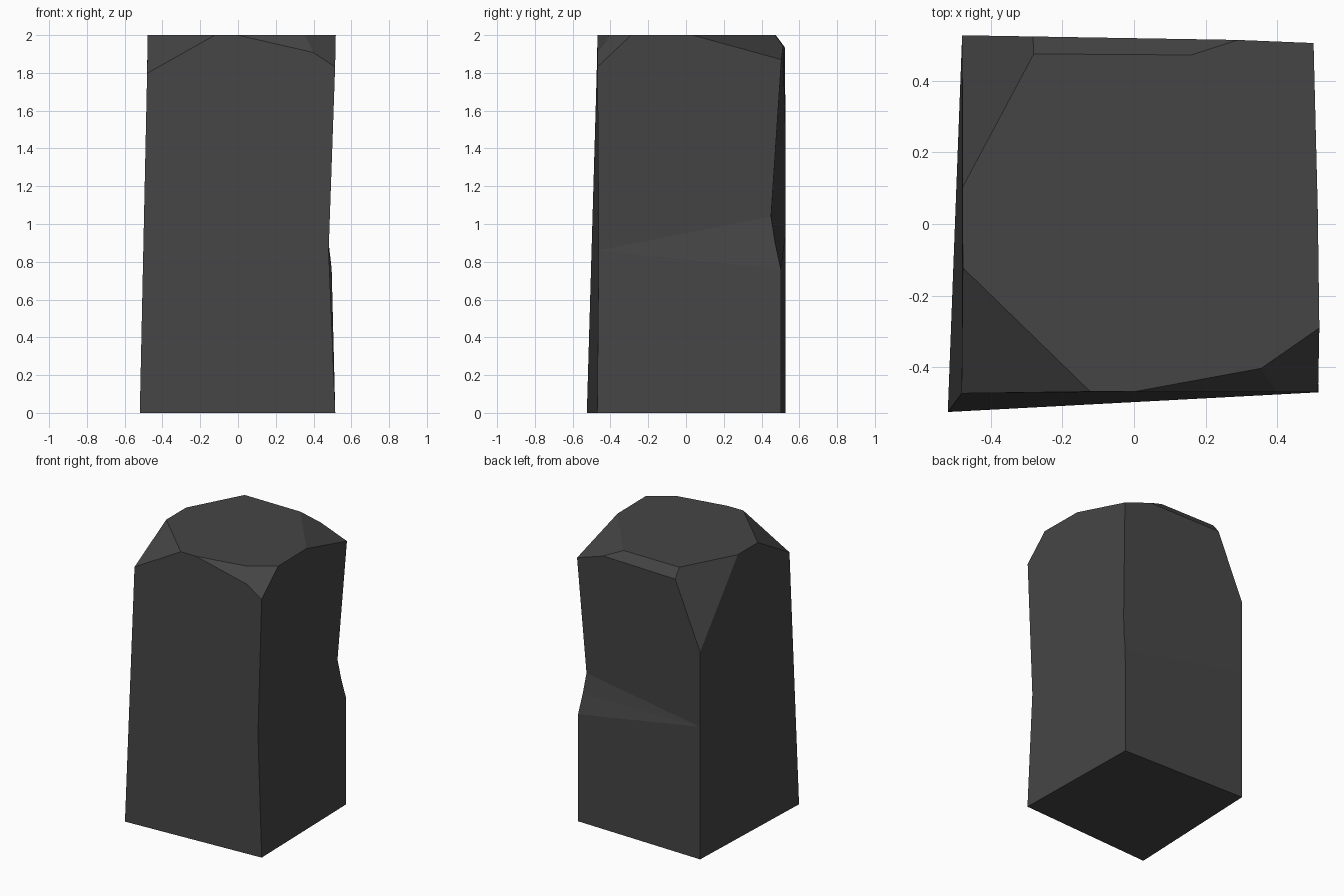
import bpy
import bmesh
from mathutils import Vector

cube = bpy.data.objects.get("Cube")
if cube:
    bpy.data.objects.remove(cube, do_unlink=True)

# Dark stone colour
stone = bpy.data.materials.new("dark_stone")
stone.use_nodes = True
colour = (0.06, 0.06, 0.06, 1)
stone.diffuse_color = colour
stone.node_tree.nodes["Principled BSDF"].inputs["Base Color"].default_value = colour

bm = bmesh.new()


def column(*points):
    """Vertices up one corner of the block."""
    return [bm.verts.new(p) for p in points]


# Four corner edges, bottom to top
front_left = column((-0.52, -0.525, 0), (-0.477, -0.467, 2))
front_right = column((0.515, -0.47, 0), (0.48, -0.462, 0.86), (0.52, -0.47, 2))
back_right = column((0.495, 0.502, 0), (0.496, 0.502, 0.76), (0.48, 0.472, 0.9),
                    (0.466, 0.45, 1.04), (0.507, 0.514, 2))
back_left = column((-0.48, 0.527, 0), (-0.48, 0.527, 0.94), (-0.48, 0.527, 2))


def plain_side(a, b):
    bm.faces.new(a + b[::-1])


def notched_side(a, b):
    """Side whose far edge b is chipped, fanning from the middle of a."""
    bm.faces.new((a[0], b[0], b[1], a[1]))
    for low, high in zip(b[1:3], b[2:4]):
        bm.faces.new((a[1], low, high))
    bm.faces.new((a[1], b[3], b[4], a[2]))


plain_side(front_left, front_right)
plain_side(front_left, back_left)
notched_side(front_right, back_right)
notched_side(back_left, back_right)
corners = (front_left, front_right, back_right, back_left)
for end in (0, -1):
    bm.faces.new([c[end] for c in corners])
bmesh.ops.recalc_face_normals(bm, faces=bm.faces)


def chip(p, q, r):
    """Slice the block along the plane through three points and cap it."""
    p, q, r = Vector(p), Vector(q), Vector(r)
    normal = (q - p).cross(r - p).normalized()
    if normal.z < 0:
        normal.negate()
    bmesh.ops.bisect_plane(bm, geom=bm.verts[:] + bm.edges[:] + bm.faces[:],
                           plane_co=p, plane_no=normal, clear_outer=True)
    rim = [e for e in bm.edges if e.is_boundary]
    bmesh.ops.edgeloop_fill(bm, edges=rim)


# Chipped top edges: front left, front, front right, back, back right, back left
chip((-0.48, -0.12, 2), (-0.12, -0.47, 2), (-0.48, -0.47, 1.8))
chip((-0.01, -0.47, 2), (0.355, -0.403, 2), (0.385, -0.47, 1.91))
chip((0.355, -0.403, 2), (0.518, -0.29, 2), (0.515, -0.47, 1.83))
chip((-0.28, 0.475, 2), (0.16, 0.472, 2), (-0.28, 0.527, 1.93))
chip((0.517, 0.03, 2), (0.16, 0.472, 2), (0.502, 0.505, 1.87))
chip((-0.48, 0.1, 2), (-0.28, 0.475, 2), (-0.48, 0.527, 1.47))

bmesh.ops.recalc_face_normals(bm, faces=bm.faces)
mesh = bpy.data.meshes.new("stone_block")
bm.to_mesh(mesh)
bm.free()
mesh.materials.append(stone)
block = bpy.data.objects.new("stone_block", mesh)
bpy.context.collection.objects.link(block)
